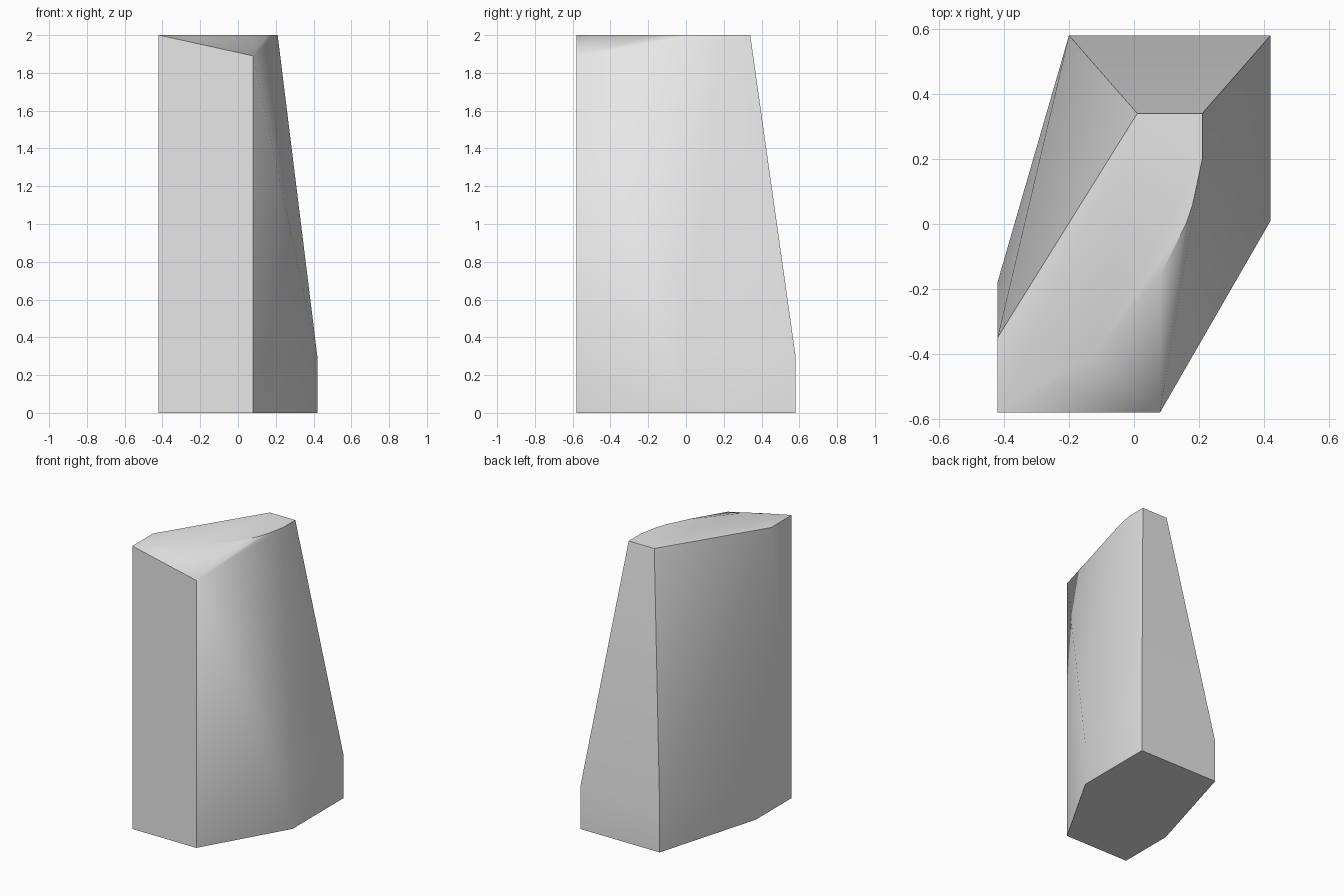
import bpy, bmesh, math

cube = bpy.data.objects.get("Cube")
if cube:
    bpy.data.objects.remove(cube, do_unlink=True)

# Plain grey stone
stone = bpy.data.materials.new("plain_grey")
stone.use_nodes = True
grey = (0.8, 0.8, 0.8, 1)
stone.diffuse_color = grey
stone.node_tree.nodes["Principled BSDF"].inputs["Base Color"].default_value = grey

# Footprint, shared by the ground and the low shoulder
foot = [(-0.42, -0.58), (0.08, -0.58), (0.42, 0.01),
        (0.42, 0.58), (-0.2, 0.58), (-0.42, -0.18)]
# Flat top with a curved front edge
crown = [(-0.42, -0.58), (-0.26, -0.5), (-0.13, -0.41), (0.08, -0.16),
         (0.16, 0.0), (0.18, 0.06), (0.21, 0.2), (0.21, 0.34),
         (0.01, 0.34), (-0.42, -0.35)]
points = [(x, y, z) for z in (0, 0.3) for x, y in foot]
points += [(x, y, 2) for x, y in crown]
points.append((0.08, -0.58, 1.89))  # chipped front corner

# Wrap the outlines in one faceted solid
bm = bmesh.new()
for p in points:
    bm.verts.new(p)
result = bmesh.ops.convex_hull(bm, input=bm.verts)
loose = {v for v in result["geom_interior"] + result["geom_unused"]
         if isinstance(v, bmesh.types.BMVert) and not v.link_faces}
bmesh.ops.delete(bm, geom=list(loose), context="VERTS")
bmesh.ops.dissolve_limit(bm, angle_limit=math.radians(0.5),
                         verts=bm.verts, edges=bm.edges)
bmesh.ops.recalc_face_normals(bm, faces=bm.faces)

mesh = bpy.data.meshes.new("standing_stone")
bm.to_mesh(mesh)
bm.free()
mesh.materials.append(stone)
obj = bpy.data.objects.new("standing_stone", mesh)
bpy.context.collection.objects.link(obj)

# Soften shallow folds, keep the strong edges
bpy.ops.object.select_all(action="DESELECT")
obj.select_set(True)
bpy.context.view_layer.objects.active = obj
bpy.ops.object.shade_smooth_by_angle(angle=math.radians(30))
